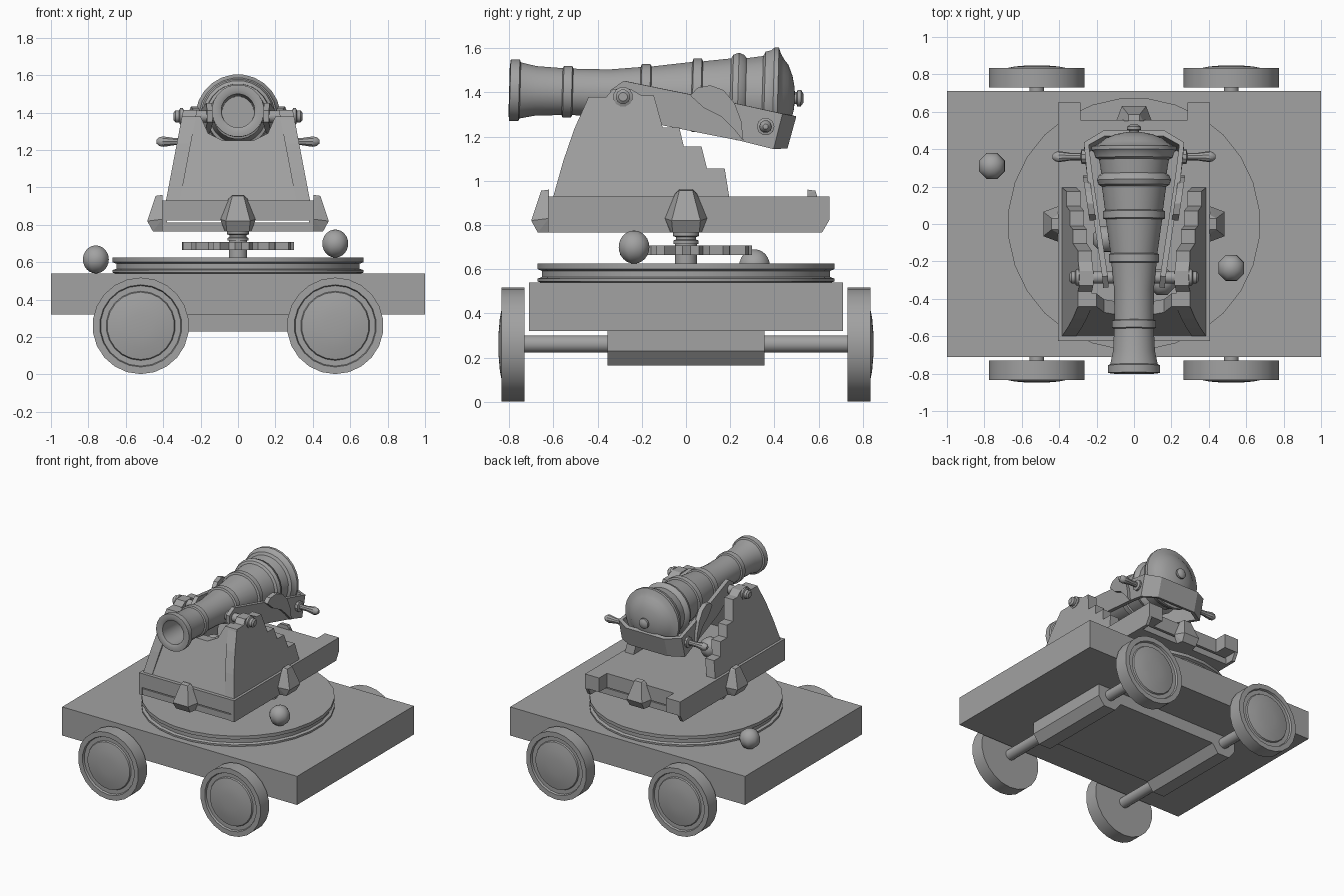
import bpy, bmesh, math
from mathutils import Matrix, Vector

if "Cube" in bpy.data.objects:
    bpy.data.objects.remove(bpy.data.objects["Cube"])

grey = bpy.data.materials.new("plain grey")
grey.use_nodes = True
COLOUR = (0.36, 0.36, 0.36, 1)
grey.diffuse_color = COLOUR
grey.node_tree.nodes["Principled BSDF"].inputs["Base Color"].default_value = COLOUR


def finish(name, bm, smooth=None):
    bmesh.ops.remove_doubles(bm, verts=bm.verts, dist=1e-5)
    bmesh.ops.recalc_face_normals(bm, faces=bm.faces)
    mesh = bpy.data.meshes.new(name)
    bm.to_mesh(mesh)
    bm.free()
    mesh.materials.append(grey)
    ob = bpy.data.objects.new(name, mesh)
    bpy.context.collection.objects.link(ob)
    if smooth:
        bpy.ops.object.select_all(action="DESELECT")
        ob.select_set(True)
        bpy.context.view_layer.objects.active = ob
        bpy.ops.object.shade_smooth_by_angle(angle=math.radians(smooth))
    return ob


def prism(name, points, place):
    """Closed outline swept between place(a, b, 0) and place(a, b, 1)."""
    bm = bmesh.new()
    ends = [[bm.verts.new(place(a, b, t)) for a, b in points] for t in (0, 1)]
    for ring in ends:
        bm.faces.new(ring)
    n = len(points)
    for i in range(n):
        j = (i + 1) % n
        bm.faces.new((ends[0][i], ends[0][j], ends[1][j], ends[1][i]))
    return finish(name, bm)


def box(name, x, y, z):
    outline = [(x[0], y[0]), (x[1], y[0]), (x[1], y[1]), (x[0], y[1])]
    return prism(name, outline, lambda a, b, t: (a, b, z[t]))


def lathe(name, profile, sides, matrix, smooth=35):
    """Spin (radius, height) pairs around local z."""
    bm = bmesh.new()
    rings = []
    for r, h in profile:
        rings.append([bm.verts.new(matrix @ Vector((r * math.cos(a), r * math.sin(a), h)))
                      for a in (math.tau * (i + 0.5) / sides for i in range(sides))])
    for low, high in zip(rings, rings[1:]):
        for i in range(sides):
            j = (i + 1) % sides
            bm.faces.new((low[i], low[j], high[j], high[i]))
    for ring, (r, h) in ((rings[0], profile[0]), (rings[-1], profile[-1])):
        if r > 0:
            bm.faces.new(ring)
    return finish(name, bm, smooth)


def at(x, y, z, axis="Z", degrees=0):
    return Matrix.Translation((x, y, z)) @ Matrix.Rotation(math.radians(degrees), 4, axis)


# Wagon deck and the chassis beam with axle housings
box("deck", (-1, 1), (-0.71, 0.71), (0.32, 0.54))
half = [(0.62, 0.33), (0.62, 0.23), (0.57, 0.165), (0.47, 0.165), (0.42, 0.23)]
prism("chassis", half + [(-x, z) for x, z in reversed(half)],
      lambda x, z, t: (x, 0.355 * (2 * t - 1), z))

# Axles and domed wheels
wheel = [(0, 0), (0.258, 0), (0.258, 0.105), (0.22, 0.105), (0.215, 0.09),
         (0.185, 0.09), (0.18, 0.1), (0.12, 0.112), (0.06, 0.117), (0, 0.118)]
for x, end in ((-0.52, "right"), (0.52, "left")):
    lathe(end + "_axle", [(0.04, -0.75), (0.04, 0.75)], 12, at(x, 0, 0.262, "X", 90))
    for side, place in ((-1, "front"), (1, "back")):
        lathe(f"{place}_{end}_wheel", wheel, 22, at(x, 0.73 * side, 0.26, "X", -90 * side))

# Turntable, spindle and cogwheel
lathe("turntable", [(0.65, 0.535), (0.675, 0.545), (0.675, 0.558), (0.655, 0.565),
                    (0.655, 0.592), (0.675, 0.6), (0.675, 0.625)], 28, Matrix())
lathe("spindle", [(0.05, 0.62), (0.05, 0.715), (0.058, 0.715), (0.058, 0.73),
                  (0.045, 0.735), (0.045, 0.745), (0.06, 0.75), (0.06, 0.78)], 16, Matrix())
cog = []
for i in range(48):
    r = 0.3 if i % 4 < 2 else 0.24
    a = math.tau * (i + 0.5) / 48
    cog.append((r * math.cos(a), r * math.sin(a)))
prism("cogwheel", cog, lambda x, y, t: (x, y, 0.665 + 0.042 * t))

# Gun platform: notched slab, lower slab and side rails
half = [(0.405, -0.625), (0.405, 0.65), (0.285, 0.65), (0.285, 0.555)]
prism("platform", half + [(-x, y) for x, y in reversed(half)],
      lambda x, y, t: (x, y, 0.822 + 0.108 * t))
box("lower_platform", (-0.39, 0.39), (-0.62, 0.55), (0.765, 0.812))
for s, side in ((-1, "right"), (1, "left")):
    prism(side + "_rail", [(-0.625, 0.765), (0.615, 0.765), (0.65, 0.825), (-0.625, 0.825)],
          lambda y, z, t: (s * (0.405 - 0.025 * t), y, z))

# Clamping lugs around the platform: (half width, depth, height)
lug = [(0.07, 0, 0.765), (0.095, 0, 0.83), (0.05, 0, 0.94), (0.03, 0, 0.96),
       (0.06, 0.05, 0.765), (0.065, 0.08, 0.82), (0.03, 0.035, 0.955)]
for name, angle, reach in (("front", 0, 0.62), ("left", 90, 0.405),
                           ("back", 180, 0.55), ("right", 270, 0.405)):
    bm = bmesh.new()
    turn = Matrix.Rotation(math.radians(angle), 4, "Z")
    for w, d, z in lug:
        for m in (-1, 1):
            bm.verts.new(turn @ Vector((w * m, -reach - d, z)))
    bmesh.ops.convex_hull(bm, input=bm.verts)
    finish(name + "_lug", bm)


# Carriage: leaning stepped cheeks and a sloped breast plate
def lean(z):
    return 0.385 - 0.19 * (z - 0.93)


cheek = [(-0.6, 0.93), (-0.555, 1.09), (-0.505, 1.235), (-0.44, 1.38), (-0.36, 1.38),
         (-0.33, 1.415), (-0.25, 1.415), (-0.2, 1.385), (-0.145, 1.385), (-0.105, 1.24),
         (-0.03, 1.24), (-0.01, 1.155), (0.07, 1.155), (0.095, 1.055), (0.175, 1.055),
         (0.195, 0.93)]
for s, side in ((-1, "right"), (1, "left")):
    prism(side + "_cheek", cheek, lambda y, z, t: (s * (lean(z) - 0.075 * t), y, z))
half = [(0.38, 0.93), (0.295, 1.38), (0.2, 1.38), (0.16, 1.29), (0.08, 1.25)]
prism("breast_plate", half + [(-x, z) for x, z in reversed(half)],
      lambda x, z, t: (x, -0.597 + 0.345 * (z - 0.93) + 0.07 * t, z))

# Barrel with bore, bands, breech dome and knob
barrel = [(0, 0.3), (0.085, 0.3), (0.09, 0.01), (0.11, 0), (0.14, 0.004), (0.14, 0.045),
          (0.128, 0.05), (0.113, 0.12), (0.107, 0.24), (0.118, 0.245), (0.118, 0.283),
          (0.106, 0.288), (0.107, 0.45), (0.122, 0.592), (0.136, 0.597), (0.136, 0.637),
          (0.126, 0.642), (0.152, 0.825), (0.168, 0.83), (0.168, 0.868), (0.156, 0.873),
          (0.173, 1.0), (0.19, 1.01), (0.2, 1.035), (0.19, 1.06), (0.176, 1.07),
          (0.188, 1.145), (0.208, 1.155), (0.215, 1.18), (0.228, 1.195), (0.228, 1.215),
          (0.2, 1.225), (0.175, 1.24), (0.15, 1.26), (0.1, 1.28), (0.05, 1.29),
          (0.027, 1.292), (0.027, 1.3), (0.038, 1.305), (0.038, 1.32), (0.02, 1.332), (0, 1.333)]
lathe("barrel", barrel, 24, at(0, -0.8, 1.41, "X", -91.6))

# Trunnion with end collars
trunnion = [(0.033, 0), (0.033, 0.29), (0.045, 0.295), (0.045, 0.31), (0.033, 0.315),
            (0.033, 0.335), (0.02, 0.345), (0, 0.345)]
handle = [(0.04, 0), (0.04, 0.03), (0.02, 0.035), (0.02, 0.09), (0.025, 0.12),
          (0.029, 0.15), (0.025, 0.17), (0.012, 0.185), (0, 0.187)]
hook = [(0.02, 1.385), (0.05, 1.42), (0.11, 1.432), (0.17, 1.41), (0.22, 1.35),
        (0.25, 1.27), (0.26, 1.18), (0.22, 1.23), (0.16, 1.29), (0.08, 1.33)]
for s, side in ((-1, "right"), (1, "left")):
    lathe(side + "_trunnion", trunnion, 12, at(0, -0.285, 1.38, "Y", 90 * s))
    lathe(side + "_handle", handle, 10, at(0.25 * s, 0.36, 1.245, "Y", 90 * s))
    prism(side + "_hook", hook,
          lambda y, z, t: (s * (0.2 + 0.15 * y + 0.035 * t), y, z))

# Cradle strap running from the trunnions around the breech: (x, y, top, bottom)
half = [(0.15, -0.34, 1.41, 1.35), (0.155, -0.28, 1.452, 1.32), (0.182, -0.1, 1.415, 1.25),
        (0.235, 0.25, 1.345, 1.18), (0.255, 0.43, 1.305, 1.145), (0.16, 0.485, 1.295, 1.15)]
path = half + [(-x, y, a, b) for x, y, a, b in reversed(half)]
bm = bmesh.new()
pairs = []
for x, y, top, bottom in path:
    tilt = 0.04 if y > 0.4 else 0
    pairs.append((bm.verts.new((x, y, top)), bm.verts.new((x, y - tilt, bottom))))
for (a, b), (c, d) in zip(pairs, pairs[1:]):
    bm.faces.new((a, b, d, c))
cradle = finish("cradle", bm)
solid = cradle.modifiers.new("thickness", "SOLIDIFY")
solid.thickness = 0.03
solid.offset = 0

# Round shot lying on the deck, the turntable and between the cheeks
R = 0.075
ball = [(R * math.sin(math.pi * i / 12), -R * math.cos(math.pi * i / 12)) for i in range(13)]
ball[0], ball[-1] = (0, -R), (0, R)
for i, spot in enumerate([(0.52, -0.235, 0.7), (-0.76, 0.31, 0.615),
                          (-0.15, -0.08, 1.005), (0.15, -0.31, 1.005)]):
    lathe(f"round_shot_{i + 1}", ball, 8, at(*spot), 60)
